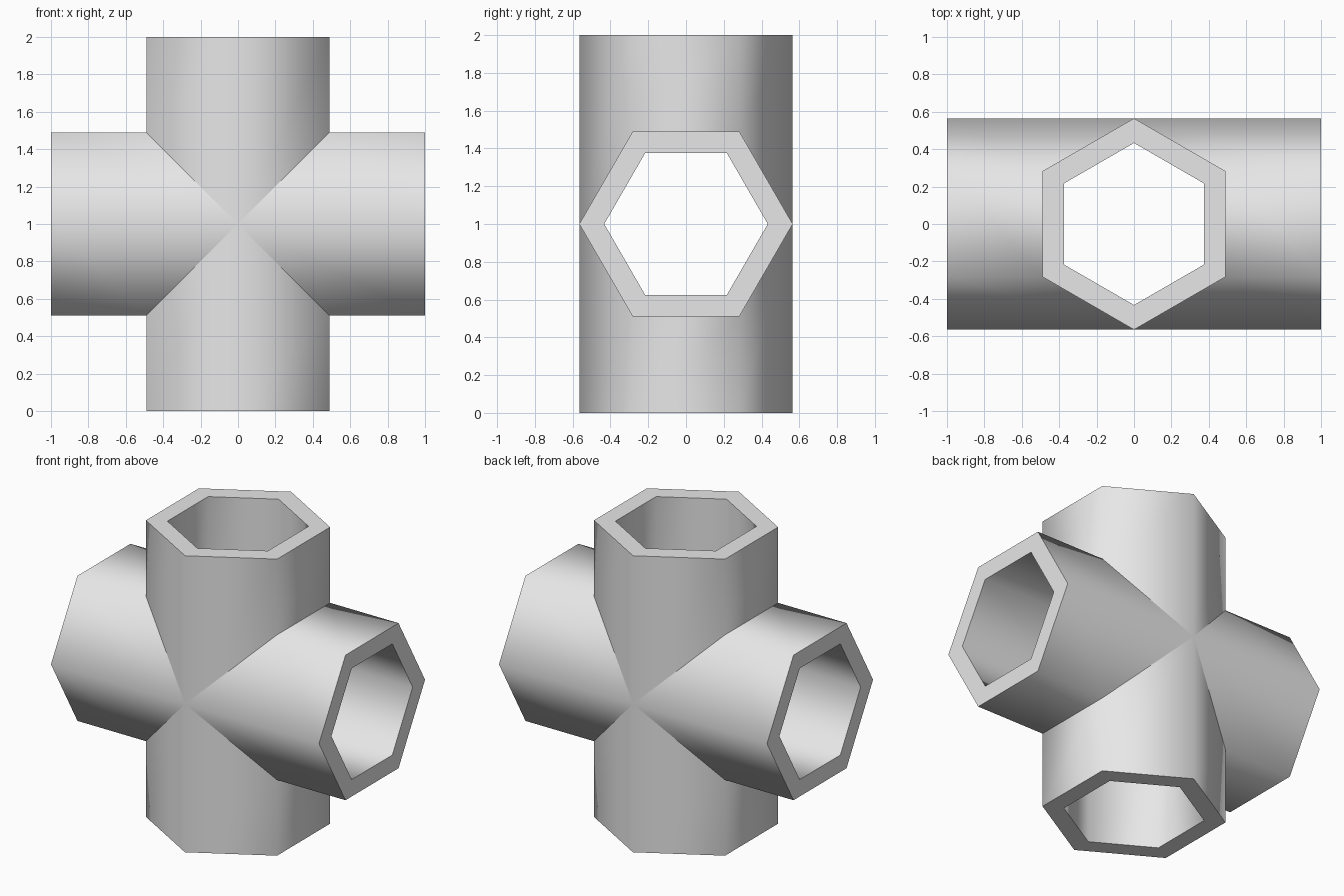
import bpy, bmesh
from math import sin, cos, pi
from mathutils import Matrix, Vector

cube = bpy.data.objects.get("Cube")
if cube:
    bpy.data.objects.remove(cube, do_unlink=True)

OUTER, INNER, HALF, SIDES = 0.565, 0.433, 1.0, 6

grey = bpy.data.materials.new("light_grey")
grey.use_nodes = True
grey.diffuse_color = (0.8, 0.8, 0.8, 1)
grey.node_tree.nodes["Principled BSDF"].inputs["Base Color"].default_value = (0.8, 0.8, 0.8, 1)

bm = bmesh.new()


def ring(radius, turn, mitred):
    """Hexagon at the open end of an arm, or on its mitre with the neighbouring arms."""
    verts = []
    for i in range(SIDES):
        a = 2 * pi * i / SIDES
        u, y = radius * sin(a), radius * cos(a)
        z = abs(u) if mitred else HALF
        verts.append(bm.verts.new(turn @ Vector((u, y, z))))
    return verts


def bridge(a, b, smooth):
    for i in range(SIDES):
        j = (i + 1) % SIDES
        bm.faces.new((a[i], a[j], b[j], b[i])).smooth = smooth


# Four hollow arms, mitred together at the centre
for k in range(4):
    turn = Matrix.Rotation(k * pi / 2, 3, 'Y')
    outer_root, outer_end = ring(OUTER, turn, True), ring(OUTER, turn, False)
    inner_root, inner_end = ring(INNER, turn, True), ring(INNER, turn, False)
    bridge(outer_end, outer_root, True)
    bridge(inner_root, inner_end, True)
    bridge(inner_end, outer_end, False)
    # Keep the mitres and the rims crisp
    for loop in (outer_root, outer_end, inner_root, inner_end):
        for i in range(SIDES):
            edge = bm.edges.get((loop[i], loop[(i + 1) % SIDES]))
            edge.smooth = False

bmesh.ops.remove_doubles(bm, verts=bm.verts[:], dist=0.0001)
bmesh.ops.recalc_face_normals(bm, faces=bm.faces[:])
bmesh.ops.translate(bm, verts=bm.verts[:], vec=(0, 0, HALF))

mesh = bpy.data.meshes.new("cross_pipe")
bm.to_mesh(mesh)
bm.free()
mesh.materials.append(grey)
pipe = bpy.data.objects.new("cross_pipe", mesh)
bpy.context.collection.objects.link(pipe)
